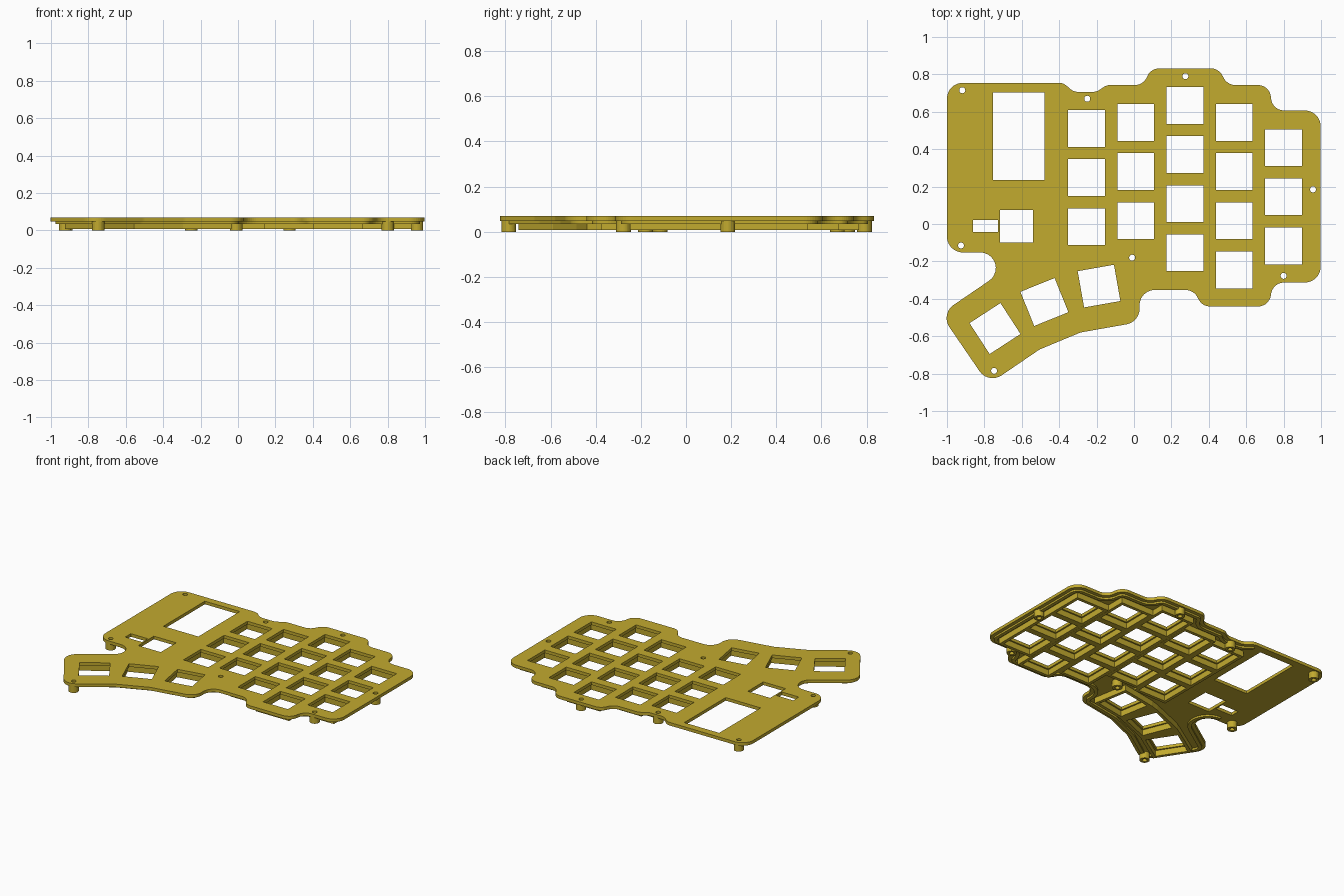
import bpy, bmesh, math
from mathutils import Vector, Matrix

if "Cube" in bpy.data.objects:
    bpy.data.objects.remove(bpy.data.objects["Cube"])

gold = bpy.data.materials.new("olive gold")
gold.diffuse_color = (0.54, 0.405, 0.028, 1)
gold.use_nodes = True
gold.node_tree.nodes["Principled BSDF"].inputs["Base Color"].default_value = gold.diffuse_color


def slab(name, loops, z0, z1):
    """Solid between z0 and z1 from an outline and any inner hole loops."""
    cu = bpy.data.curves.new(name + "_profile", 'CURVE')
    cu.dimensions, cu.fill_mode = '2D', 'BOTH'
    cu.extrude = (z1 - z0) / 2
    for loop in loops:
        sp = cu.splines.new('POLY')
        sp.points.add(len(loop) - 1)
        for p, q in zip(sp.points, loop):
            p.co = (q[0], q[1], 0, 1)
        sp.use_cyclic_u = True
    tmp = bpy.data.objects.new(name + "_tmp", cu)
    bpy.context.collection.objects.link(tmp)
    deps = bpy.context.evaluated_depsgraph_get()
    me = bpy.data.meshes.new_from_object(tmp.evaluated_get(deps))
    bpy.data.objects.remove(tmp)
    bm = bmesh.new()
    bm.from_mesh(me)
    bmesh.ops.remove_doubles(bm, verts=bm.verts, dist=1e-5)
    bmesh.ops.translate(bm, verts=bm.verts, vec=(0, 0, (z0 + z1) / 2))
    bmesh.ops.recalc_face_normals(bm, faces=bm.faces)
    for f in bm.faces:
        f.smooth = False
        f.material_index = 0
    bm.to_mesh(me)
    bm.free()
    me.materials.clear()
    me.materials.append(gold)
    ob = bpy.data.objects.new(name, me)
    bpy.context.collection.objects.link(ob)
    return ob


def rect(x0, x1, y0, y1):
    return [(x0, y0), (x1, y0), (x1, y1), (x0, y1)]


def square(cx, cy, half, deg=0):
    rot = Matrix.Rotation(math.radians(deg), 2)
    return [Vector((cx, cy)) + rot @ Vector((sx * half, sy * half))
            for sx, sy in ((-1, -1), (1, -1), (1, 1), (-1, 1))]


def circle(cx, cy, r, n=24):
    return [(cx + r * math.cos(2 * math.pi * i / n),
             cy + r * math.sin(2 * math.pi * i / n)) for i in range(n)]


def rounded(corners, n=10):
    """Fillet every corner (x, y, radius); returns points and corner ids."""
    pts, ids = [], []
    for i, (x, y, r) in enumerate(corners):
        p = Vector((x, y))
        a = (Vector(corners[i - 1][:2]) - p).normalized()
        b = (Vector(corners[(i + 1) % len(corners)][:2]) - p).normalized()
        half = a.angle(b) / 2
        t = r / math.tan(half)
        c = p + (a + b).normalized() * (r / math.sin(half))
        va, vb = p + a * t - c, p + b * t - c
        sweep = va.angle_signed(vb)
        for k in range(n + 1):
            # angle_signed is clockwise positive
            pts.append(c + Matrix.Rotation(-sweep * k / n, 2) @ va)
            ids.append(i)
    return pts, ids


def inset(pts, d):
    """Offset a clockwise loop inward."""
    out = []
    for i, p in enumerate(pts):
        t = (pts[(i + 1) % len(pts)] - pts[i - 1]).normalized()
        out.append(p + Vector((t.y, -t.x)) * d)
    return out


# Heights
PLATE, LIP, RIB, TOP = 0.048, 0.035, 0.007, 0.07
HOLE, CLIP, CELL = 0.0985, 0.109, 0.1315

# Plate outline, clockwise from the back left corner
R, S = 0.085, 0.07
corners = [
    (-1, .755, R), (-.377, .755, S), (-.324, .706, S), (-.2, .706, S),
    (-.147, .743, S), (.05, .743, S), (.09, .832, S), (.452, .832, S),
    (.5, .743, S), (.725, .743, S), (.74, .607, S), (.998, .607, R),
    (.998, -.313, R), (.74, -.313, S), (.725, -.441, S), (.366, -.441, S),
    (.318, -.353, S), (.03, -.353, .08), (.03, -.524, R), (-.286, -.58, R),
    (-.505, -.671, R), (-.778, -.857, R), (-1.035, -.481, R),
    (-.553, -.152, .083), (-1, -.152, R)]
outline, ids = rounded(corners)

# Key positions: column x, back key y, key count
columns = [(-.254, .511, 3), (.009, .543, 3), (.273, .634, 4),
           (.536, .543, 4), (.80, .408, 3)]
thumbs = [(-.743, -.559, 33), (-.479, -.417, 22), (-.187, -.332, 10)]
screws = [(-.918, .715), (-.25, .67), (.275, .79), (.957, .185),
          (.80, -.277), (-.01, -.18), (-.925, -.115), (-.748, -.785)]
PITCH = 0.2627

# Top plate with key, display, switch, socket and screw openings
openings = [rect(-.754, -.478, .235, .703), rect(-.717, -.54, -.10, .075),
            rect(-.861, -.727, -.043, .021)]
for x, y, n in columns:
    openings += [square(x, y - k * PITCH, HOLE) for k in range(n)]
openings += [square(x, y, HOLE, a) for x, y, a in thumbs]
openings += [circle(x, y, .016) for x, y in screws]
slab("top_plate", [outline] + openings, PLATE, TOP)

# Rib grid under each key column, with wider clip openings
for i, (x, y, n) in enumerate(columns):
    block = rect(x - CELL, x + CELL, y - (n - 1) * PITCH - CELL, y + CELL)
    slab(f"column_ribs_{i + 1}",
         [block] + [square(x, y - k * PITCH, CLIP) for k in range(n)],
         RIB, PLATE)

# Fanned ribs under the thumb keys
frames = [square(x, y, CELL, a) for x, y, a in thumbs]
front = [p for f in frames for p in f[:2]]
back = [p for f in reversed(frames) for p in f[2:]]
slab("thumb_ribs", [front + back] + [square(x, y, CLIP, a) for x, y, a in thumbs],
     RIB, PLATE)

# Stepped lip following the edge around the key area
outer, inner = inset(outline, .025), inset(outline, .05)
run = [i for i, c in enumerate(ids) if 1 <= c <= 23]
lip = slab("edge_lip", [[outer[i] for i in run] + [inner[i] for i in reversed(run)]],
           LIP, PLATE)

# Clear the lip where the screw posts pass through
cutter = slab("post_cutter", [circle(x, y, .026) for x, y in screws], -.02, .1)
cutter.hide_render = True
cutter.hide_viewport = True
cut = lip.modifiers.new("post_clearance", 'BOOLEAN')
cut.operation, cut.object, cut.solver = 'DIFFERENCE', cutter, 'EXACT'

# Hollow screw posts
for i, (x, y) in enumerate(screws):
    slab(f"screw_post_{i + 1}", [circle(x, y, .033), circle(x, y, .016)], 0, PLATE)
